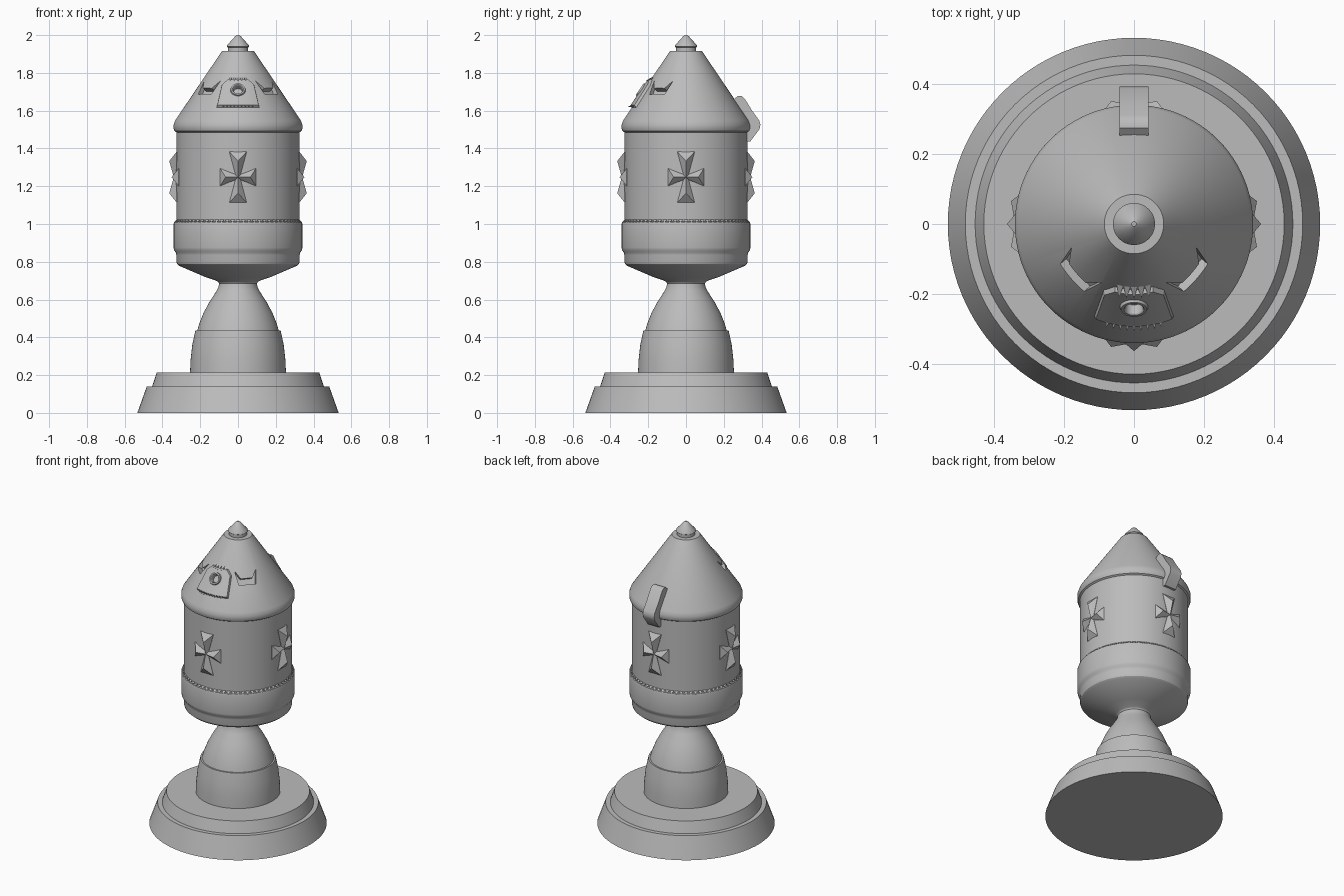
import bpy, bmesh
from math import radians, pi, sin, cos
from mathutils import Matrix, Vector

cube = bpy.data.objects.get("Cube")
if cube:
    bpy.data.objects.remove(cube)

grey = bpy.data.materials.new("plain grey")
grey.use_nodes = True
grey.diffuse_color = (0.5, 0.5, 0.5, 1)
grey.node_tree.nodes["Principled BSDF"].inputs["Base Color"].default_value = (0.5, 0.5, 0.5, 1)


def finish(name, bm, angle=30, cutters=()):
    """Turn a bmesh into a shaded object, carving out any cutters."""
    bmesh.ops.recalc_face_normals(bm, faces=bm.faces)
    mesh = bpy.data.meshes.new(name)
    bm.to_mesh(mesh)
    bm.free()
    mesh.materials.append(grey)
    ob = bpy.data.objects.new(name, mesh)
    bpy.context.collection.objects.link(ob)
    bpy.ops.object.select_all(action='DESELECT')
    ob.select_set(True)
    bpy.context.view_layer.objects.active = ob
    for cutter in cutters:
        mod = ob.modifiers.new("carve", 'BOOLEAN')
        mod.operation = 'DIFFERENCE'
        mod.solver = 'EXACT'
        mod.object = cutter
        bpy.ops.object.modifier_apply(modifier=mod.name)
    bpy.ops.object.shade_smooth_by_angle(angle=radians(angle))
    return ob


def lathe(profile, steps=96):
    """Revolve (radius, height) points about z."""
    bm = bmesh.new()
    vs = [bm.verts.new((r, 0, z)) for r, z in profile]
    es = [bm.edges.new(pair) for pair in zip(vs, vs[1:])]
    bmesh.ops.spin(bm, geom=vs + es, cent=(0, 0, 0), axis=(0, 0, 1),
                   angle=2 * pi, steps=steps, use_duplicate=False)
    bmesh.ops.remove_doubles(bm, verts=bm.verts, dist=1e-5)
    return bm


def prism(points, h0, h1):
    """Extrude a 2D outline between two heights."""
    bm = bmesh.new()
    face = bm.faces.new([bm.verts.new((x, y, h0)) for x, y in points])
    out = bmesh.ops.extrude_face_region(bm, geom=[face])["geom"]
    bmesh.ops.translate(bm, vec=(0, 0, h1 - h0),
                        verts=[v for v in out if isinstance(v, bmesh.types.BMVert)])
    return bm


# Cone surface helpers: angle is measured from the front towards +x
CONE_LOW, CONE_TOP = Vector((0.333, 1.548)), Vector((0.085, 1.915))
SLOPE = (CONE_TOP - CONE_LOW).normalized()
NORMAL = Vector((SLOPE.y, -SLOPE.x))


def around(angle, r, z):
    return Vector((r * sin(angle), -r * cos(angle), z))


def cone_radius(z):
    return CONE_LOW.x + SLOPE.x / SLOPE.y * (z - CONE_LOW.y)


def cone_point(u, z, h):
    r = cone_radius(z)
    return around(u / r, r + NORMAL.x * h, z + NORMAL.y * h)


def cone_frame(angle, z):
    """Matrix whose x is sideways, y is up the slope, z is outwards."""
    cols = (around(angle + pi / 2, 1, 0), around(angle, SLOPE.x, SLOPE.y),
            around(angle, NORMAL.x, NORMAL.y))
    m = Matrix(cols).transposed().to_4x4()
    m.translation = around(angle, cone_radius(z), z)
    return m


# Stepped stand
finish("stand", lathe([(0, 0), (0.533, 0), (0.483, 0.14), (0.455, 0.14),
                       (0.43, 0.213), (0, 0.213)]))

# Engine bell
finish("engine_bell", lathe([(0, 0.2), (0.254, 0.21), (0.251, 0.28), (0.242, 0.36),
                             (0.226, 0.435), (0.216, 0.435), (0.206, 0.47),
                             (0.182, 0.53), (0.15, 0.59), (0.117, 0.64), (0.104, 0.665),
                             (0.1, 0.685), (0.11, 0.7), (0.13, 0.71), (0, 0.72)]))

# Cylindrical body with thicker lower band
finish("body", lathe([(0, 0.69), (0.1, 0.69), (0.12, 0.702), (0.17, 0.718), (0.31, 0.778),
                      (0.322, 0.788), (0.326, 0.8), (0.326, 0.835), (0.33, 0.85),
                      (0.339, 0.862), (0.341, 0.875), (0.341, 1.0), (0.338, 1.01),
                      (0.326, 1.012), (0.326, 1.51), (0, 1.51)]))

# Ring of small teeth above the band
bm = bmesh.new()
COUNT = 72
for i in range(COUNT):
    a, half = 2 * pi * i / COUNT, pi / COUNT
    corners = [around(a - half, 0.324, 1.026), around(a + half, 0.324, 1.026),
               around(a, 0.34, 1.008), around(a, 0.32, 1.0)]
    bmesh.ops.convex_hull(bm, input=[bm.verts.new(c) for c in corners])
finish("band_teeth", bm, 5)

# Cutters for the porthole and the two notched side windows
HATCH_Z = 1.703
bm = lathe([(0, -0.04), (0.032, -0.04), (0.032, 0.05), (0, 0.05)], 32)
bm.transform(cone_frame(0, HATCH_Z))
port_cutter = finish("porthole_cutter", bm)
cutters = [port_cutter]
for side in (-1, 1):
    bm = prism([(-0.052, -0.035), (0.052, -0.035), (0.066, 0.055),
                (0.036, 0.003), (-0.036, 0.003), (-0.066, 0.055)], -0.032, 0.05)
    bm.transform(cone_frame(side * radians(49), 1.717))
    cutters.append(finish("window_cutter", bm))
for c in cutters:
    c.hide_render = True

# Conical capsule with rolled lower lip
finish("capsule", lathe([(0, 1.485), (0.325, 1.485), (0.336, 1.492), (0.341, 1.505),
                         (0.341, 1.525), tuple(CONE_LOW), tuple(CONE_TOP),
                         (0, 1.915)], 128), 30, cutters)

# Raised hatch panel following the cone
def hatch_point(x, y, h, grow):
    top = max(0, y - 0.6) * 0.06
    return cone_point(x * grow * (0.092 - 0.016 * y - top), 1.69 + 0.068 * y * grow, h)


bm = bmesh.new()
bmesh.ops.create_grid(bm, x_segments=12, y_segments=10, size=1)
flat = {v: v.co.copy() for v in bm.verts}
out = bmesh.ops.extrude_face_region(bm, geom=bm.faces[:], use_keep_orig=True)["geom"]
for v in [g for g in out if isinstance(g, bmesh.types.BMVert)]:
    v.co = hatch_point(v.co.x, v.co.y, -0.012, 1.15)
for v, co in flat.items():
    v.co = hatch_point(co.x, co.y, 0.013, 1)
finish("hatch", bm, 25, [port_cutter])
for c in cutters:
    bpy.data.objects.remove(c)

# Porthole rim and recessed pane
bm = lathe([(0, -0.012), (0.024, -0.012), (0.026, 0.016), (0.029, 0.02),
            (0.037, 0.02), (0.041, 0.008), (0.041, -0.02)], 32)
bm.transform(cone_frame(0, HATCH_Z))
finish("porthole", bm)

# Small teeth along the hatch's upper and lower edges
bm = bmesh.new()
for z, width, count, rise in ((1.762, 0.1, 5, 0.014), (1.622, 0.17, 9, 0.012)):
    step = width / count
    for i in range(count):
        u = (i + 0.5) * step - width / 2
        corners = [cone_point(u - step / 2, z + rise, 0.002),
                   cone_point(u + step / 2, z + rise, 0.002),
                   cone_point(u, z - rise, 0.019), cone_point(u, z, -0.01)]
        bmesh.ops.convex_hull(bm, input=[bm.verts.new(c) for c in corners])
finish("hatch_teeth", bm, 5)

# Four faceted flared crosses on the body
bm = bmesh.new()
for turn in range(4):
    for length, peak, height, vertical in ((0.135, 0.085, 0.036, True),
                                           (0.095, 0.06, 0.03, False)):
        for sign in (-1, 1):
            pts = [(w, d, h) for h in (-0.02, 0) for w, d in
                   ((-0.01, 0), (0.01, 0), (-0.046, length), (0.046, length))]
            pts += [(0, 0, 0.012), (0, peak, height)]
            verts = []
            for w, d, h in pts:
                u, z = (w, d * sign) if vertical else (d * sign, w)
                verts.append(bm.verts.new(around(turn * pi / 2 + u / 0.326,
                                                 0.328 + h, 1.248 + z)))
            res = bmesh.ops.convex_hull(bm, input=verts)
            bmesh.ops.delete(bm, geom=res["geom_interior"], context='VERTS')
finish("crosses", bm, 5)

# Umbilical strap hooked over the rear lip
bm = prism([(0.24, 1.65), (0.275, 1.678), (0.295, 1.677), (0.312, 1.662), (0.35, 1.6),
            (0.388, 1.548), (0.394, 1.525), (0.389, 1.502), (0.34, 1.437), (0.318, 1.437),
            (0.318, 1.52)], -0.042, 0.042)
bm.transform(Matrix(((0, 0, 1, 0), (1, 0, 0, 0), (0, 1, 0, 0), (0, 0, 0, 1))))
finish("umbilical", bm, 40)

# Pointed cap on the nose
finish("nose_cap", lathe([(0, 1.9), (0.054, 1.9), (0.054, 1.935), (0.06, 1.939),
                          (0.058, 1.946), (0.014, 1.995), (0.007, 2), (0, 2)], 64))
